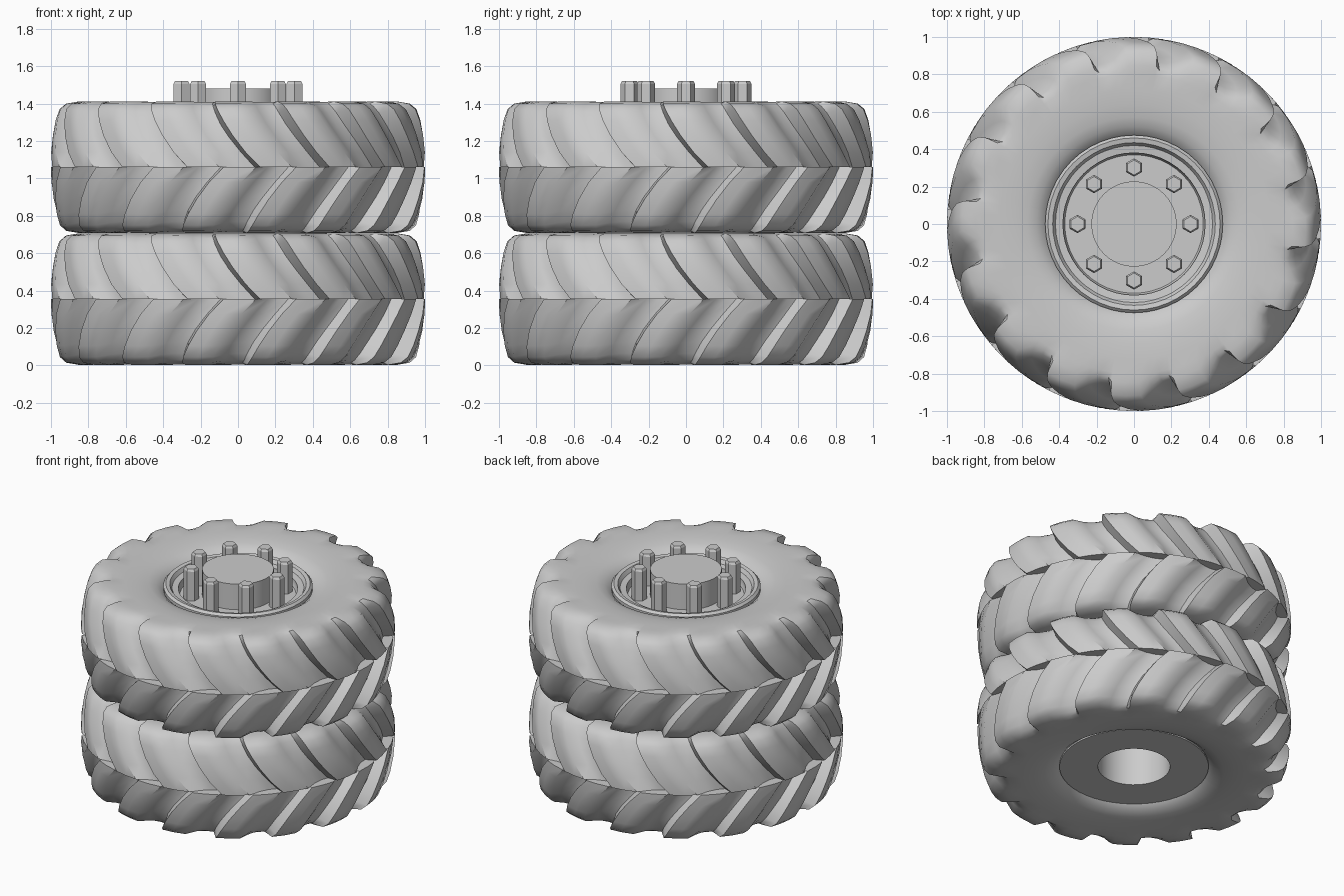
import bpy, bmesh, math
from math import radians, cos, sin, pi

if "Cube" in bpy.data.objects:
    bpy.data.objects.remove(bpy.data.objects["Cube"])

LUGS = 16
STEP = 2 * pi / LUGS
# one lug across its pitch: (fraction of pitch, height); sharp front, soft back
LUG_WAVE = [(0, 0), (0.06, 1), (0.28, 1), (0.5, 0.95), (0.68, 0.3), (0.85, 0.0)]
# half tyre rows: groove radius, groove z, lug radius, lug z, sweep in degrees
ROWS = [
    (0.92, 0.0, 0.92, 0.0, 0),
    (0.93, 0.0, 1.0, 0.0, 0),
    (0.93, 0.08, 1.0, 0.08, 4.5),
    (0.92, 0.16, 0.99, 0.17, 8.5),
    (0.90, 0.23, 0.975, 0.25, 11.5),
    (0.875, 0.29, 0.955, 0.31, 13.5),
    (0.85, 0.325, 0.92, 0.34, 14.5),
    (0.83, 0.34, 0.85, 0.352, 15),
    (0.80, 0.35, 0.80, 0.35, 15),
    (0.72, 0.35, 0.72, 0.35, 15),
    (0.64, 0.345, 0.64, 0.345, 15),
    (0.57, 0.335, 0.57, 0.335, 15),
    (0.52, 0.32, 0.52, 0.32, 15),
    (0.48, 0.29, 0.48, 0.29, 15),
    (0.45, 0.25, 0.45, 0.25, 15),
]


def finish(bm, name, angle):
    bmesh.ops.recalc_face_normals(bm, faces=bm.faces)
    mesh = bpy.data.meshes.new(name)
    bm.to_mesh(mesh)
    bm.free()
    ob = bpy.data.objects.new(name, mesh)
    bpy.context.collection.objects.link(ob)
    bpy.ops.object.select_all(action='DESELECT')
    ob.select_set(True)
    bpy.context.view_layer.objects.active = ob
    bpy.ops.object.shade_smooth_by_angle(angle=radians(angle))
    return ob


def half_tyre(bm, zc, side, phase):
    rings = []
    for rb, zb, rt, zt, sweep in ROWS:
        ring = []
        for k in range(LUGS):
            for u, h in LUG_WAVE:
                a = phase + STEP * (k + u) - radians(sweep)
                r = rb + (rt - rb) * h
                z = zb + (zt - zb) * h
                ring.append(bm.verts.new((r * cos(a), r * sin(a), zc + side * z)))
        rings.append(ring)
    n = len(rings[0])
    for lo, hi in zip(rings, rings[1:]):
        for i in range(n):
            j = (i + 1) % n
            quad = (lo[i], lo[j], hi[j], hi[i])
            bm.faces.new(quad if side > 0 else quad[::-1])


def tyre(name, zc):
    bm = bmesh.new()
    phase = radians(-84.5)
    half_tyre(bm, zc, 1, phase)
    half_tyre(bm, zc, -1, phase + STEP / 2)
    bmesh.ops.remove_doubles(bm, verts=[v for v in bm.verts if abs(v.co.z - zc) < 1e-5
                                        and v.co.xy.length < 0.925], dist=1e-5)
    return finish(bm, name, 42)


def lathe(name, profile, steps=48):
    bm = bmesh.new()
    vs = [bm.verts.new((r, 0, z)) for r, z in profile]
    es = [bm.edges.new(p) for p in zip(vs, vs[1:])]
    bmesh.ops.spin(bm, geom=vs + es, cent=(0, 0, 0), axis=(0, 0, 1),
                   angle=2 * pi, steps=steps, use_duplicate=False)
    bmesh.ops.remove_doubles(bm, verts=bm.verts, dist=1e-5)
    return finish(bm, name, 30)


# pair of tyres
tyre("inner_tyre", 0.355)
tyre("outer_tyre", 1.06)

# rim: outer dish with stepped lip, barrel, and back plate with a deep bore
lathe("wheel_rim", [
    (0.0, 1.30), (0.37, 1.30), (0.38, 1.32), (0.38, 1.345), (0.42, 1.35),
    (0.435, 1.375), (0.46, 1.38), (0.475, 1.365), (0.475, 0.06),
    (0.23, 0.06), (0.23, 0.9), (0.0, 0.9)])

# hub cap
lathe("hub_cap", [(0, 1.48), (0.228, 1.48), (0.228, 1.28), (0, 1.28)], 40)

# eight hexagonal wheel studs with small domed tips
for i in range(8):
    a = i * pi / 4
    bm = bmesh.new()
    prev = None
    for r, z in [(0.049, 1.28), (0.049, 1.505), (0.04, 1.52)]:
        ring = [bm.verts.new((0.302 * cos(a) + r * cos(j * pi / 3 + pi / 6),
                              0.302 * sin(a) + r * sin(j * pi / 3 + pi / 6), z))
                for j in range(6)]
        if prev:
            for j in range(6):
                bm.faces.new((prev[j], prev[(j + 1) % 6], ring[(j + 1) % 6], ring[j]))
        else:
            bm.faces.new(ring[::-1])
        prev = ring
    bm.faces.new(prev)
    finish(bm, f"wheel_stud_{i + 1}", 20)
